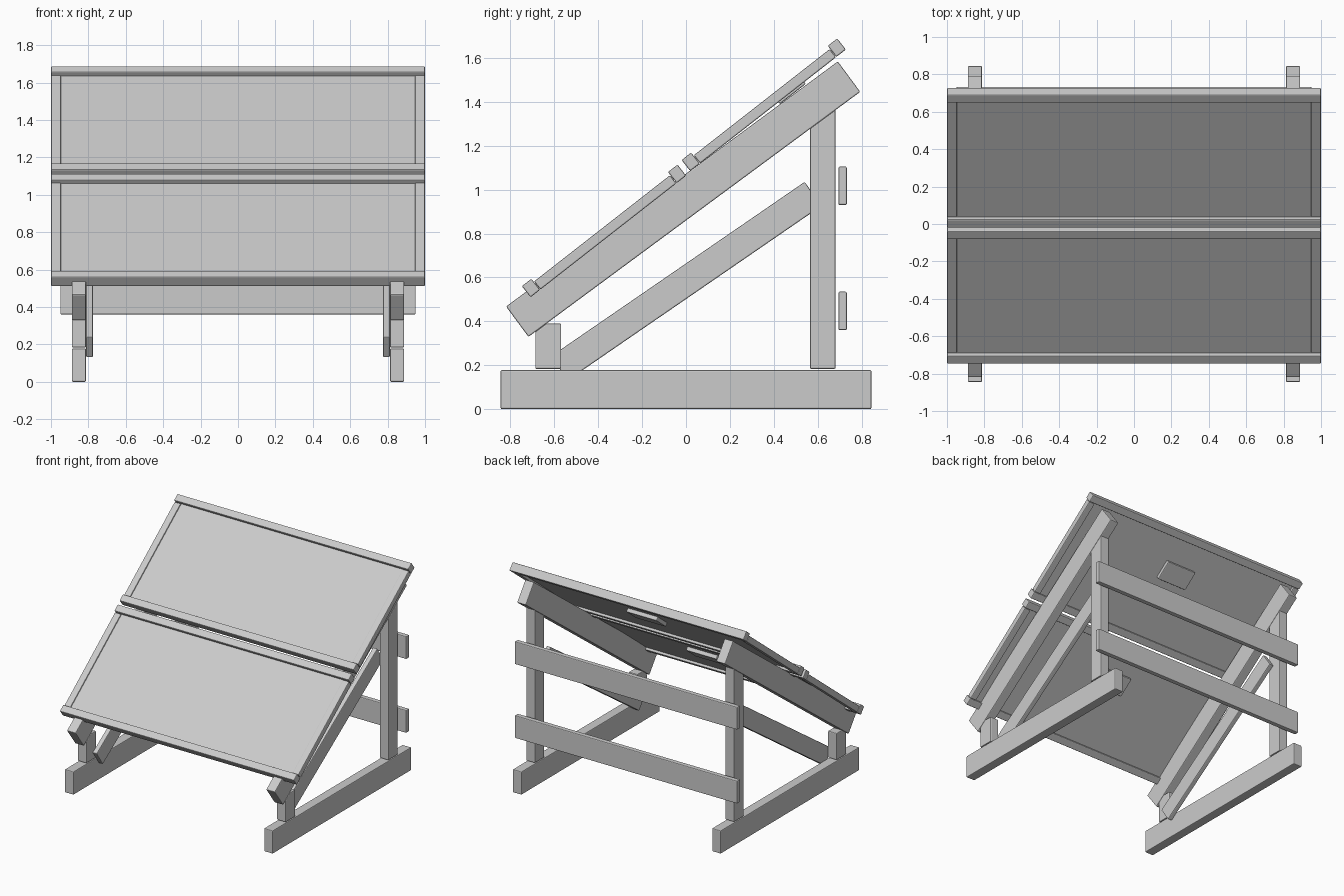
import bpy, bmesh
from math import cos, sin, radians

if "Cube" in bpy.data.objects:
    bpy.data.objects.remove(bpy.data.objects["Cube"])


def prism(name, profile, x0, x1, bevel=0.006):
    """Extrude a (y, z) profile from x0 to x1 with softened edges."""
    bm = bmesh.new()
    face = bm.faces.new([bm.verts.new((x0, y, z)) for y, z in profile])
    ext = bmesh.ops.extrude_face_region(bm, geom=[face])
    verts = [v for v in ext["geom"] if isinstance(v, bmesh.types.BMVert)]
    bmesh.ops.translate(bm, vec=(x1 - x0, 0, 0), verts=verts)
    bmesh.ops.recalc_face_normals(bm, faces=bm.faces)
    me = bpy.data.meshes.new(name)
    bm.to_mesh(me)
    bm.free()
    ob = bpy.data.objects.new(name, me)
    bpy.context.collection.objects.link(ob)
    if bevel:
        mod = ob.modifiers.new("bevel", "BEVEL")
        mod.width, mod.segments = bevel, 2
    return ob


def rect(y0, y1, z0, z1):
    return [(y0, z0), (y1, z0), (y1, z1), (y0, z1)]


def tilted(origin, angle, s0, s1, n0, n1):
    """Rectangle along a slope: s runs up the slope, n along its normal."""
    c, s = cos(radians(angle)), sin(radians(angle))
    return [(origin[0] + a * c - n * s, origin[1] + a * s + n * c)
            for a, n in rect(s0, s1, n0, n1)]


# side frames: profile, inner x, outer x
RAIL = (-0.718, 0.329)          # lower corner of the sloping rail
frame = {
    "base_beam": (rect(-0.845, 0.845, 0.0, 0.178), 0.813, 0.888),
    "front_post": ([(-0.687, 0.183), (-0.569, 0.183), (-0.569, 0.39),
                    (-0.636, 0.39), (-0.687, 0.352)], 0.813, 0.888),
    "back_post": ([(0.565, 0.183), (0.682, 0.183), (0.682, 1.364),
                   (0.565, 1.278)], 0.813, 0.888),
    "sloping_rail": (tilted(RAIL, 36.45, 0, 1.88, 0, 0.172), 0.813, 0.888),
    "diagonal_brace": (tilted((-0.54, 0.13), 34.5, 0, 1.404, 0, 0.134),
                       0.775, 0.812),
}
for part, (profile, xa, xb) in frame.items():
    prism(part + "_right", profile, xa, xb)
    prism(part + "_left", profile, -xb, -xa)

# horizontal boards across the back
for part, z in (("lower_back_board", 0.36), ("upper_back_board", 0.93)):
    prism(part, rect(0.695, 0.733, z, z + 0.175), -0.95, 0.95)

# two tilted framed panels
L, A = 0.90, 38
for tag, o in (("lower", (-0.748, 0.56)), ("upper", (-0.02, 1.135))):
    # full-width frame bars at the bottom and top
    prism(tag + "_panel_bottom_bar", tilted(o, A, 0, 0.055, -0.064, 0), -1, 1)
    prism(tag + "_panel_top_bar", tilted(o, A, L - 0.055, L, -0.064, 0), -1, 1)
    # side bars
    side = tilted(o, A, 0.057, L - 0.057, -0.064, -0.017)
    prism(tag + "_panel_side_bar_right", side, 0.947, 1)
    prism(tag + "_panel_side_bar_left", side, -1, -0.947)
    # flat sheet and the small box underneath
    prism(tag + "_panel_sheet", tilted(o, A, 0.05, L - 0.05, -0.045, -0.025),
          -0.95, 0.95, 0)
    prism(tag + "_junction_box", tilted(o, A, 0.51, 0.66, -0.075, -0.044),
          -0.13, 0.13)
